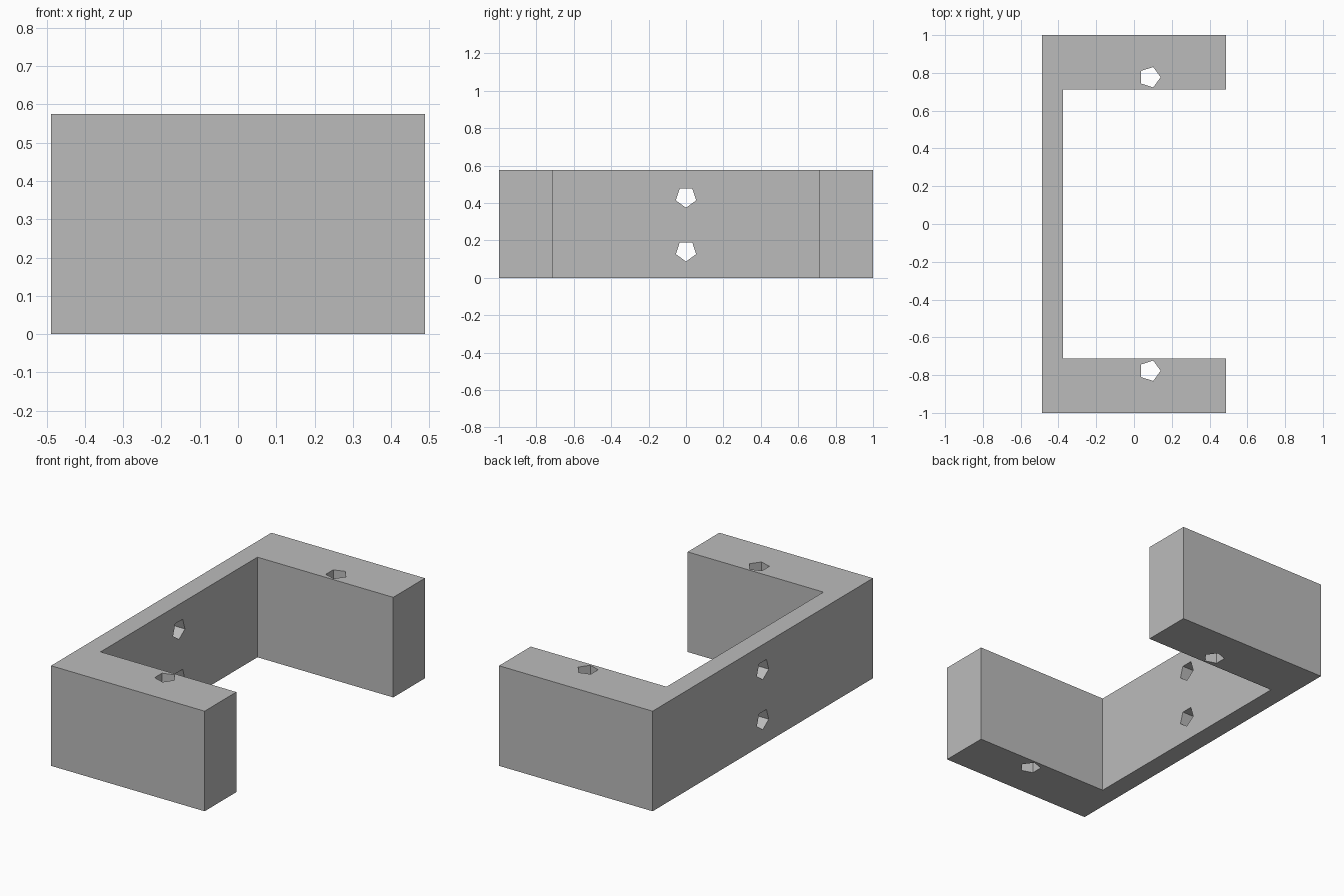
import bpy
import bmesh
from math import cos, sin, tau
from mathutils import Vector

cube = bpy.data.objects.get("Cube")
if cube:
    bpy.data.objects.remove(cube, do_unlink=True)

HALF_X, HALF_Y, HEIGHT = 0.488, 1.0, 0.575
WALL_X, ARM_Y = -0.375, 0.712      # inner faces of the wall and the arms
HOLE_R = 0.057

grey = bpy.data.materials.new("light grey")
grey.use_nodes = True
colour = (0.5, 0.5, 0.5, 1)
grey.diffuse_color = colour
grey.node_tree.nodes["Principled BSDF"].inputs["Base Color"].default_value = colour


def prism(name, outline, sweep):
    """Sweep a flat outline along a vector into a closed solid."""
    bm = bmesh.new()
    face = bm.faces.new([bm.verts.new(p) for p in outline])
    swept = bmesh.ops.extrude_face_region(bm, geom=[face])["geom"]
    verts = [v for v in swept if isinstance(v, bmesh.types.BMVert)]
    bmesh.ops.translate(bm, verts=verts, vec=Vector(sweep))
    bmesh.ops.recalc_face_normals(bm, faces=bm.faces)
    mesh = bpy.data.meshes.new(name)
    bm.to_mesh(mesh)
    bm.free()
    mesh.materials.append(grey)
    obj = bpy.data.objects.new(name, mesh)
    bpy.context.collection.objects.link(obj)
    return obj


def pentagon():
    return [(HOLE_R * cos(i * tau / 5), HOLE_R * sin(i * tau / 5)) for i in range(5)]


# U-shaped bracket: thin wall with two thick arms
half = [(HALF_X, ARM_Y), (HALF_X, HALF_Y), (-HALF_X, HALF_Y)]
outline = [(WALL_X, ARM_Y)] + half
outline += [(x, -y) for x, y in reversed(outline)]
bracket = prism("bracket", [(x, y, 0) for x, y in outline], (0, 0, HEIGHT))

# Five-sided screw holes: one down through each arm, two across the wall
cutters = []
for y in (-0.777, 0.777):
    ring = [(0.084 + a, y + b, -0.1) for a, b in pentagon()]
    cutters.append(prism("arm_hole", ring, (0, 0, HEIGHT + 0.2)))
for z in (HEIGHT / 4, HEIGHT * 3 / 4):
    ring = [(-HALF_X - 0.1, b, z - a) for a, b in pentagon()]
    cutters.append(prism("wall_hole", ring, (0.3, 0, 0)))

bpy.context.view_layer.objects.active = bracket
for cutter in cutters:
    cutter.hide_render = True
    cut = bracket.modifiers.new("hole", "BOOLEAN")
    cut.operation = "DIFFERENCE"
    cut.solver = "EXACT"
    cut.object = cutter
    bpy.ops.object.modifier_apply(modifier=cut.name)
    bpy.data.objects.remove(cutter, do_unlink=True)
